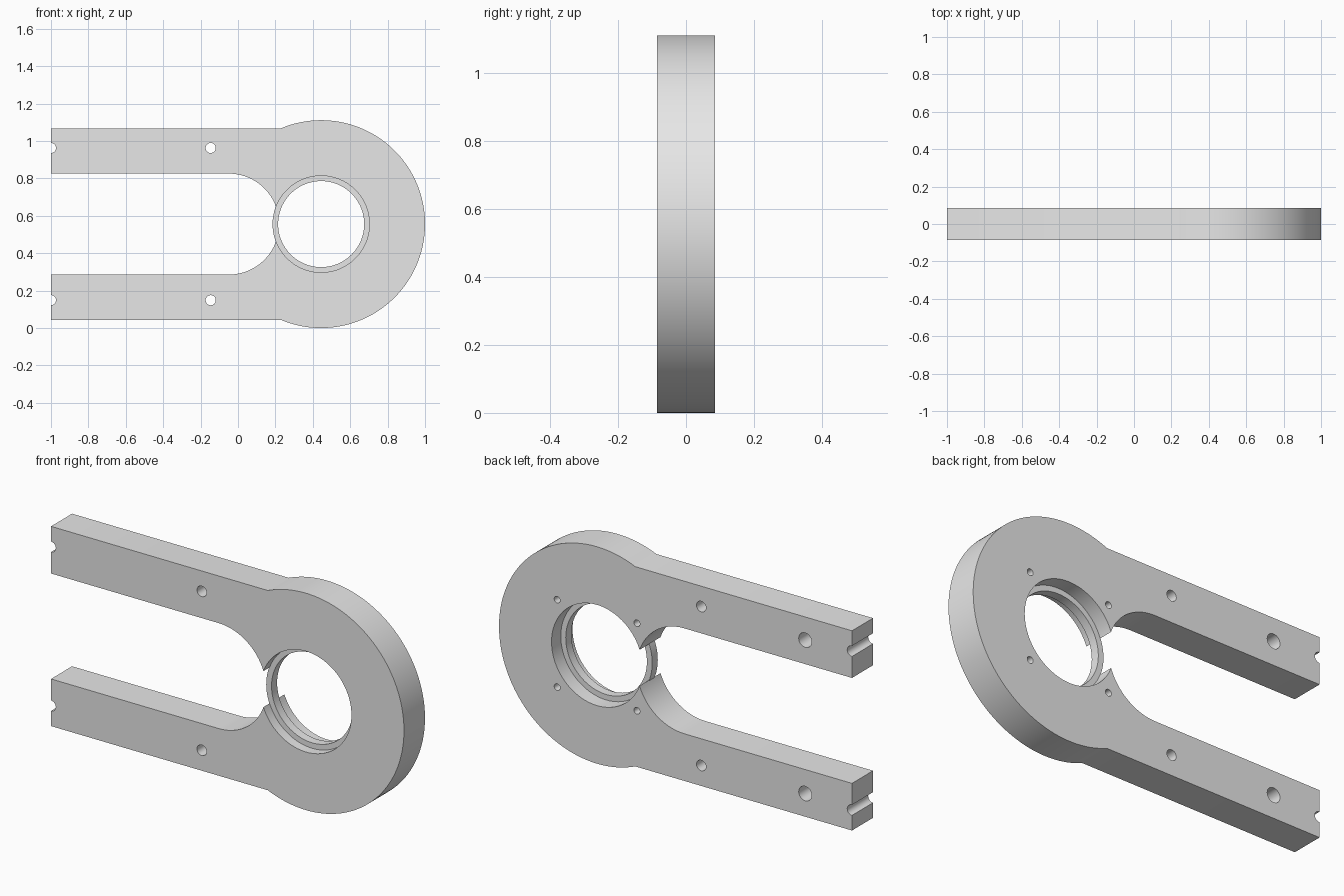
import bpy, bmesh, math

if "Cube" in bpy.data.objects:
    bpy.data.objects.remove(bpy.data.objects["Cube"])

CX, CZ = 0.4445, 0.5555      # ring head centre
R = 0.5555                   # ring head radius
HALF = 0.085                 # half thickness
ARM_OUT, ARM_IN = 0.5115, 0.27
SLOT_X = -0.05               # centre of the rounded slot end

grey = bpy.data.materials.new("light grey")
grey.diffuse_color = (0.8, 0.8, 0.8, 1)
grey.use_nodes = True
grey.node_tree.nodes["Principled BSDF"].inputs["Base Color"].default_value = grey.diffuse_color


def prism(name, pts, y0, y1):
    """Extrude an x-z outline from y0 to y1."""
    bm = bmesh.new()
    face = bm.faces.new([bm.verts.new((x, y0, z)) for x, z in pts])
    ext = bmesh.ops.extrude_face_region(bm, geom=[face])
    moved = [v for v in ext["geom"] if isinstance(v, bmesh.types.BMVert)]
    bmesh.ops.translate(bm, verts=moved, vec=(0, y1 - y0, 0))
    bmesh.ops.recalc_face_normals(bm, faces=bm.faces)
    me = bpy.data.meshes.new(name)
    bm.to_mesh(me)
    bm.free()
    me.materials.append(grey)
    ob = bpy.data.objects.new(name, me)
    bpy.context.collection.objects.link(ob)
    return ob


def arc(cx, cz, r, a0, a1, n):
    return [(cx + r * math.cos(a0 + (a1 - a0) * i / n),
             cz + r * math.sin(a0 + (a1 - a0) * i / n)) for i in range(n + 1)]


def cylinder(x, z, r, y0, y1, n=32):
    return prism("cutter", arc(x, z, r, 0, math.tau, n)[:-1], y0, y1)


def combine(target, other, operation):
    mod = target.modifiers.new("cut", 'BOOLEAN')
    mod.operation = operation
    mod.solver = 'EXACT'
    mod.object = other
    bpy.context.view_layer.objects.active = target
    bpy.ops.object.modifier_apply(modifier=mod.name)
    bpy.data.objects.remove(other, do_unlink=True)


# Forked plate: round head with two parallel arms and a round-ended slot
a = math.pi - math.asin(ARM_OUT / R)
outline = [(-1, CZ - ARM_IN), (-1, CZ - ARM_OUT)]
outline += arc(CX, CZ, R, -a, a, 112)
outline += [(-1, CZ + ARM_OUT), (-1, CZ + ARM_IN)]
outline += arc(SLOT_X, CZ, ARM_IN, math.pi / 2, -math.pi / 2, 48)
body = prism("forked_plate", outline, -HALF, HALF)

# Bearing seat with an inner retaining lip bridging the slot
combine(body, cylinder(CX, CZ, 0.258, -0.2, 0.2, 96), 'DIFFERENCE')
combine(body, cylinder(CX, CZ, 0.260, -0.035, 0.01, 96), 'UNION')
combine(body, cylinder(CX, CZ, 0.230, -0.2, 0.2, 96), 'DIFFERENCE')

for s in (-1, 1):
    # Through holes, the outer one halved by the arm end
    for x in (-0.146, -1.0):
        combine(body, cylinder(x, CZ + s * 0.407, 0.027, -0.2, 0.2), 'DIFFERENCE')
    # Larger blind hole in the back of each arm
    combine(body, cylinder(-0.735, CZ + s * 0.393, 0.037, -0.015, 0.2), 'DIFFERENCE')
    # Small blind screw holes around the bearing seat
    for t in (-1, 1):
        combine(body, cylinder(CX + t * 0.226, CZ + s * 0.224, 0.017, -0.015, 0.2, 24),
                'DIFFERENCE')

bpy.ops.object.select_all(action='DESELECT')
body.select_set(True)
bpy.context.view_layer.objects.active = body
bpy.ops.object.shade_smooth_by_angle(angle=math.radians(30))
